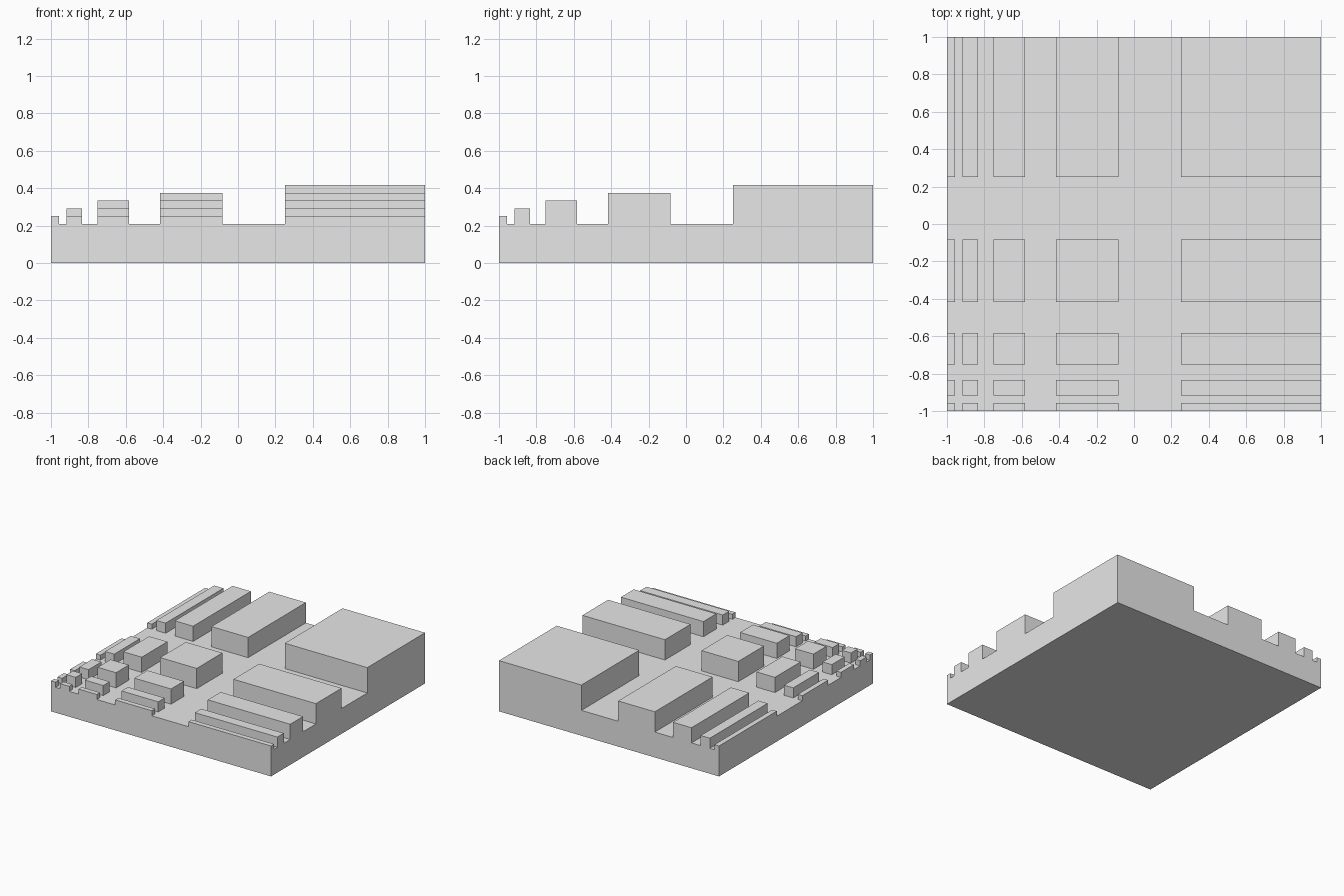
import bpy
import bmesh

old = bpy.data.objects.get("Cube")
if old:
    bpy.data.objects.remove(old, do_unlink=True)

UNIT = 2 / 48          # the whole layout sits on a 48-unit square
SLAB = 5 * UNIT        # slab thickness
# Block and gap borders along each axis: blocks are the even intervals
borders = [0, 1, 2, 4, 6, 10, 14, 22, 30, 48]
lines = [-1 + b * UNIT for b in borders]
count = len(lines) - 1

grey = bpy.data.materials.new("grey")
grey.use_nodes = True
grey.diffuse_color = (0.8, 0.8, 0.8, 1)
for node in grey.node_tree.nodes:
    if node.type == "BSDF_PRINCIPLED":
        node.inputs["Base Color"].default_value = (0.8, 0.8, 0.8, 1)


def raise_faces(bm, faces, height):
    """Extrude faces straight up and return the new top faces."""
    geom = bmesh.ops.extrude_face_region(bm, geom=faces)["geom"]
    verts = [g for g in geom if isinstance(g, bmesh.types.BMVert)]
    bmesh.ops.translate(bm, verts=verts, vec=(0, 0, height))
    return [g for g in geom if isinstance(g, bmesh.types.BMFace)]


def cell_index(value):
    """Interval along an axis that contains the value."""
    return sum(value > line for line in lines) - 1


# Footprint grid with uneven spacing
bm = bmesh.new()
grid = [[bm.verts.new((x, y, 0)) for x in lines] for y in lines]
cells = [bm.faces.new((grid[j][i], grid[j][i + 1], grid[j + 1][i + 1], grid[j + 1][i]))
         for j in range(count) for i in range(count)]

# Slab
top = raise_faces(bm, cells, SLAB)

# Blocks: each is as tall as the smaller of its column and row steps
for face in top:
    centre = face.calc_center_median()
    i, j = cell_index(centre.x), cell_index(centre.y)
    if i % 2 == 0 and j % 2 == 0:
        raise_faces(bm, [face], (min(i, j) // 2 + 1) * UNIT)
        if face.is_valid:      # drop any face left inside the solid
            bm.faces.remove(face)

bmesh.ops.recalc_face_normals(bm, faces=bm.faces[:])
mesh = bpy.data.meshes.new("stepped_block_slab")
bm.to_mesh(mesh)
bm.free()
mesh.materials.append(grey)
slab = bpy.data.objects.new("stepped_block_slab", mesh)
bpy.context.collection.objects.link(slab)
